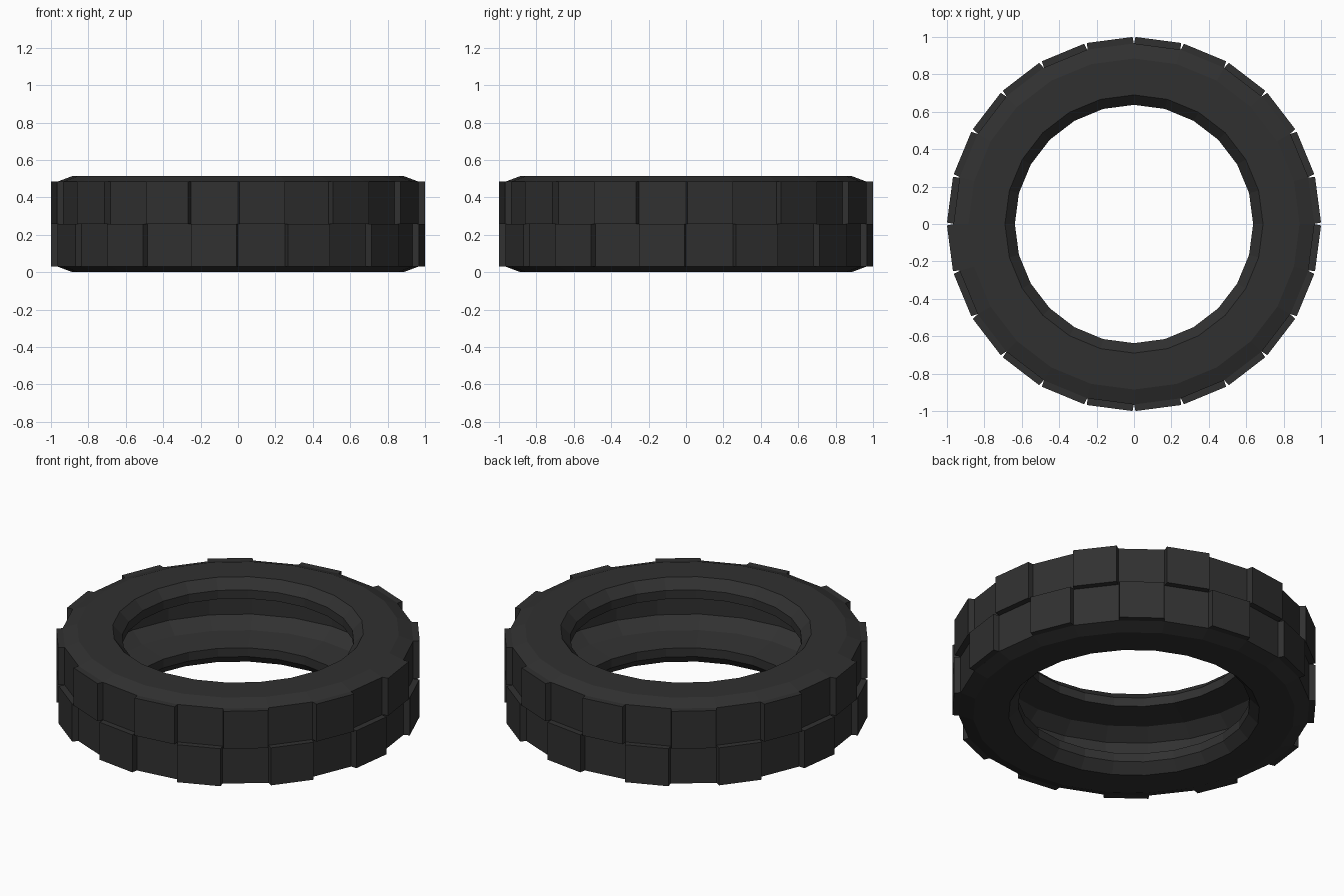
import bpy, bmesh, math

if "Cube" in bpy.data.objects:
    bpy.data.objects.remove(bpy.data.objects["Cube"])

SIDES = 24
STEP = 2 * math.pi / SIDES
H = 0.514
MID = H / 2

rubber = bpy.data.materials.new("black_rubber")
rubber.diffuse_color = (0.03, 0.03, 0.03, 1)
rubber.use_nodes = True
rubber.node_tree.nodes["Principled BSDF"].inputs["Base Color"].default_value = rubber.diffuse_color


def finish(bm, name):
    bmesh.ops.recalc_face_normals(bm, faces=bm.faces)
    mesh = bpy.data.meshes.new(name)
    bm.to_mesh(mesh)
    bm.free()
    mesh.materials.append(rubber)
    obj = bpy.data.objects.new(name, mesh)
    bpy.context.collection.objects.link(obj)
    return obj


def polar(r, a, z):
    return (r * math.cos(a), r * math.sin(a), z)


# Tyre carcass: hollow profile (radius, height), lower half mirrored upward
half = [(0.965, 0.03), (0.885, 0.0), (0.69, 0.0), (0.637, 0.055),
        (0.637, 0.108), (0.82, 0.13), (0.90, 0.19)]
profile = half + [(r, H - z) for r, z in reversed(half)]
bm = bmesh.new()
rings = [[bm.verts.new(polar(r, i * STEP, z)) for r, z in profile]
         for i in range(SIDES)]
n = len(profile)
for i in range(SIDES):
    a, b = rings[i], rings[(i + 1) % SIDES]
    for j in range(n):
        k = (j + 1) % n
        bm.faces.new((a[j], b[j], b[k], a[k]))
finish(bm, "tyre_carcass")


# Tread rows: slightly tapered blocks on every other side
def tread_row(name, first, z0, z1):
    bm = bmesh.new()
    taper = math.radians(0.45)
    for i in range(first, SIDES, 2):
        a0, a1 = i * STEP, (i + 1) * STEP
        loops = []
        for r, t in ((0.96, 0.0), (1.0, taper)):
            loops.append([bm.verts.new(polar(r, a, z)) for a, z in
                          ((a0 + t, z0), (a1 - t, z0), (a1 - t, z1), (a0 + t, z1))])
        inner, outer = loops
        bm.faces.new(outer)
        bm.faces.new(inner[::-1])
        for j in range(4):
            k = (j + 1) % 4
            bm.faces.new((inner[j], inner[k], outer[k], outer[j]))
    finish(bm, name)


tread_row("upper_tread_blocks", 0, MID, H - 0.03)
tread_row("lower_tread_blocks", 1, 0.03, MID)
